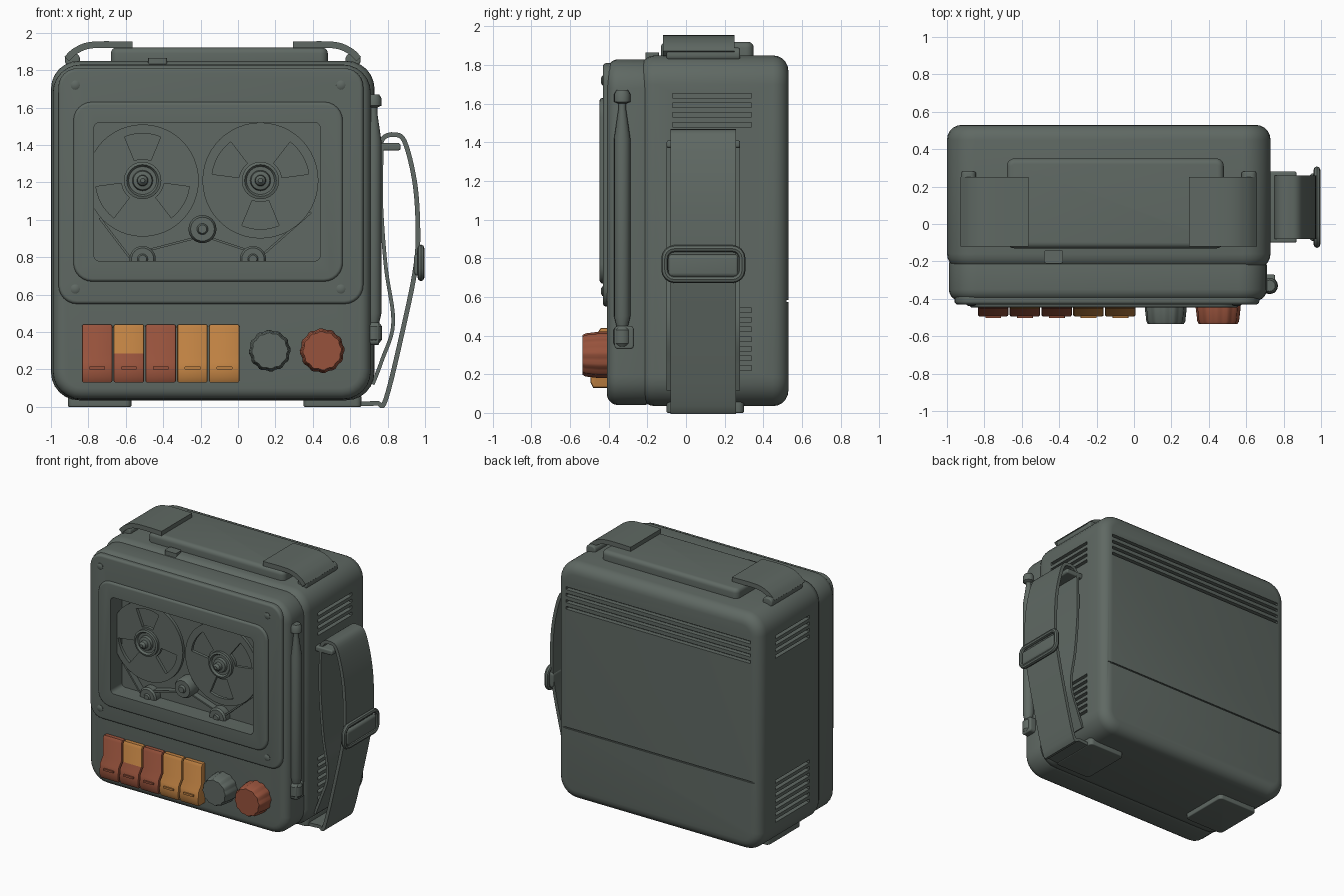
import bpy, bmesh, math
from mathutils import Vector

cube = bpy.data.objects.get("Cube")
if cube:
    bpy.data.objects.remove(cube, do_unlink=True)


def material(name, rgb):
    m = bpy.data.materials.new(name)
    m.use_nodes = True
    m.diffuse_color = (*rgb, 1)
    m.node_tree.nodes["Principled BSDF"].inputs["Base Color"].default_value = (*rgb, 1)
    return m


GREY = material("grey green", (0.115, 0.14, 0.125))
RUST = material("rust red", (0.31, 0.085, 0.045))
AMBER = material("amber", (0.52, 0.22, 0.055))
parts = []


def finish(name, bm, mat=GREY):
    bmesh.ops.recalc_face_normals(bm, faces=bm.faces)
    me = bpy.data.meshes.new(name)
    bm.to_mesh(me)
    bm.free()
    me.materials.append(mat)
    ob = bpy.data.objects.new(name, me)
    bpy.context.collection.objects.link(ob)
    parts.append(ob)
    return ob


def add_box(bm, lo, hi):
    verts = bmesh.ops.create_cube(bm, size=1)["verts"]
    for v in verts:
        v.co = [(a + b) / 2 + c * (b - a) for a, b, c in zip(lo, hi, v.co)]


def rounded_box(name, lo, hi, r, edge_r=0, axis=1, mat=GREY):
    """Box with corners of radius r around one axis and softened end caps."""
    bm = bmesh.new()
    add_box(bm, lo, hi)
    side = [e for e in bm.edges
            if abs((e.verts[0].co - e.verts[1].co).normalized()[axis]) > 0.9]
    bmesh.ops.bevel(bm, geom=side, offset=r, segments=6, affect='EDGES', profile=0.5)
    if edge_r:
        bm.normal_update()
        rim = {e for f in bm.faces if abs(f.normal[axis]) > 0.99 for e in f.edges}
        bmesh.ops.bevel(bm, geom=list(rim), offset=edge_r, segments=5,
                        affect='EDGES', profile=0.5)
    return finish(name, bm, mat)


def lathe(name, profile, loc, forward=True, n=24, flute=1.0, mat=GREY):
    """Turned part from (radius, height); its axis is -y when forward, else z."""
    bm = bmesh.new()
    rings = []
    for r, h in profile:
        ring = []
        for i in range(n):
            a = math.tau * i / n
            k = r * (flute if i % 4 > 1 else 1)
            c, s = k * math.cos(a), k * math.sin(a)
            p = Vector((c, -h, s)) if forward else Vector((c, s, h))
            ring.append(bm.verts.new(p + Vector(loc)))
        rings.append(ring)
    for a, b in zip(rings, rings[1:]):
        for i in range(n):
            bm.faces.new((a[i], a[i - 1], b[i - 1], b[i]))
    bm.faces.new(rings[0])
    bm.faces.new(rings[-1])
    return finish(name, bm, mat)


def ribbon(name, pts, y0, y1, thick=0.025, steps=6):
    """Flat band following a smooth path in the xz plane."""
    p = [Vector(q) for q in [pts[0], *pts, pts[-1]]]
    path = []
    for a, b, c, d in zip(p, p[1:], p[2:], p[3:]):
        for i in range(steps):
            t = i / steps
            path.append(b + t * (c - a) / 2 + t * t * (a - 2.5 * b + 2 * c - d / 2)
                        + t ** 3 * (3 * b - a - 3 * c + d) / 2)
    path.append(p[-1])
    rings = []
    bm = bmesh.new()
    for i, q in enumerate(path):
        d = (path[min(i + 1, len(path) - 1)] - path[max(i - 1, 0)]).normalized()
        nrm = Vector((-d.y, d.x)) * thick / 2
        rings.append([bm.verts.new((s.x, y, s.y)) for s, y in
                      ((q + nrm, y0), (q + nrm, y1), (q - nrm, y1), (q - nrm, y0))])
    for a, b in zip(rings, rings[1:]):
        for i in range(4):
            bm.faces.new((a[i], a[i - 1], b[i - 1], b[i]))
    bm.faces.new(rings[0])
    bm.faces.new(rings[-1])
    return finish(name, bm)


def cut(targets, cutter):
    for ob in targets:
        mod = ob.modifiers.new("cut", 'BOOLEAN')
        mod.operation, mod.object, mod.solver = 'DIFFERENCE', cutter, 'EXACT'
        bpy.context.view_layer.objects.active = ob
        bpy.ops.object.modifier_apply(modifier=mod.name)
    parts.remove(cutter)
    bpy.data.objects.remove(cutter, do_unlink=True)


# Case, front shell, raised panel and window frame
body = rounded_box("case", (-1, -0.24, 0.035), (0.73, 0.53, 1.85), 0.15, 0.08)
shell = rounded_box("front_shell", (-0.99, -0.41, 0.04), (0.71, -0.16, 1.83), 0.15, 0.06)
panel = rounded_box("front_panel", (-0.96, -0.43, 0.55), (0.67, -0.36, 1.81), 0.1, 0.018)
frame = rounded_box("window_frame", (-0.88, -0.447, 0.67), (0.56, -0.4, 1.63), 0.1, 0.016)
window = rounded_box("window_cutter", (-0.77, -0.6, 0.78), (0.44, -0.31, 1.52), 0.03)
cut([shell, panel, frame], window)

# Vent slots on the sides and back, and the seam across the back
bm = bmesh.new()
for x in (-1, 0.73):
    for z in [1.48 + 0.05 * i for i in range(4)] + [0.22 + 0.05 * i for i in range(7)]:
        add_box(bm, (x - 0.035, -0.07, z), (x + 0.035, 0.34, z + 0.024))
for i in range(4):
    z = 1.49 + 0.05 * i
    add_box(bm, (-0.92, 0.495, z), (0.65, 0.6, z + 0.022))
add_box(bm, (-0.97, 0.52, 0.575), (0.7, 0.6, 0.585))
cut([body], finish("vent_cutter", bm))

# Panel screws
for x in (-0.87, 0.55):
    for z in (0.63, 1.72):
        lathe("panel_screw", [(0.025, 0), (0.025, 0.008), (0.015, 0.014)],
              (x, -0.425, z), n=12)


def reel(name, x, z, radius, turn):
    """Spool with three openings, a hub and a spindle."""
    bm = bmesh.new()
    n = 48
    radii = [0.04, 0.115, radius * 0.84, radius]
    grid = [[bm.verts.new((x + r * math.cos(math.tau * i / n), -0.37,
                           z + r * math.sin(math.tau * i / n))) for i in range(n)]
            for r in radii]
    for k in range(3):
        for i in range(n):
            if k == 1 and (i - turn + 3) % 16 < 6:
                continue
            j = (i + 1) % n
            bm.faces.new((grid[k][i], grid[k][j], grid[k + 1][j], grid[k + 1][i]))
    face = bmesh.ops.extrude_face_region(bm, geom=bm.faces[:])
    bmesh.ops.translate(bm, vec=(0, 0.025, 0),
                        verts=[v for v in face["geom"] if isinstance(v, bmesh.types.BMVert)])
    finish(name, bm)
    lathe(name + "_hub", [(0.1, -0.04), (0.1, 0.02), (0.085, 0.025), (0.075, 0.01),
                          (0.055, 0.01), (0.05, 0.03), (0.03, 0.035), (0.027, 0.06),
                          (0.012, 0.075)], (x, -0.37, z))


reel("left_reel", -0.51, 1.21, 0.3, 12)
reel("right_reel", 0.12, 1.21, 0.31, 4)

# Tape guides and strands
for x, z, r, h in ((-0.19, 0.95, 0.075, 0.1), (-0.51, 0.79, 0.07, 0.07), (0.08, 0.79, 0.07, 0.07)):
    lathe("tape_guide", [(r, 0), (r, h * 0.8), (r * 0.85, h), (r * 0.4, h), (r * 0.3, h * 1.15)],
          (x, -0.305, z))
for a, b in (((-0.74, 1.01), (-0.58, 0.8)), ((0.39, 1.04), (0.14, 0.82)),
             ((-0.47, 0.84), (-0.24, 0.9)), ((0.04, 0.84), (-0.14, 0.9))):
    ribbon("tape_strand", [a, b], -0.36, -0.305, 0.012, 1)

# Piano keys with a stepped profile
key_shape = [(-0.38, 0.13), (-0.48, 0.13), (-0.495, 0.16), (-0.49, 0.24), (-0.455, 0.285),
             (-0.455, 0.42), (-0.44, 0.44), (-0.38, 0.44)]
for i, mat in enumerate((RUST, RUST, RUST, AMBER, AMBER)):
    bm = bmesh.new()
    x = -0.835 + i * 0.17
    f = bm.faces.new([bm.verts.new((x, y, z)) for y, z in key_shape])
    ext = bmesh.ops.extrude_face_region(bm, geom=[f])["geom"]
    bmesh.ops.translate(bm, vec=(0.163, 0, 0),
                        verts=[v for v in ext if isinstance(v, bmesh.types.BMVert)])
    bm.normal_update()
    rim = {e for f in bm.faces if abs(f.normal.x) > 0.9 for e in f.edges}
    bmesh.ops.bevel(bm, geom=list(rim), offset=0.01, segments=2, affect='EDGES', profile=0.5)
    key = finish("key_%d" % (i + 1), bm, mat)
    if i == 1:
        key.data.materials.append(AMBER)
        for p in key.data.polygons:
            p.material_index = int(p.center.z > 0.28)
    rounded_box("key_ridge", (x + 0.04, -0.502, 0.2), (x + 0.125, -0.48, 0.215), 0.004, mat=mat)

# Control knobs
for name, x, r, mat in (("tone_knob", 0.17, 0.112, GREY), ("volume_knob", 0.45, 0.12, RUST)):
    lathe(name, [(r, 0), (r, 0.05), (r * 0.93, 0.12), (r * 0.86, 0.135), (r * 0.8, 0.135)],
          (x, -0.4, 0.3), n=48, flute=0.95, mat=mat)

# Folding aerial with its pivot
lathe("aerial", [(0.03, 0.34), (0.045, 0.36), (0.045, 0.43), (0.03, 0.45), (0.042, 0.5),
                 (0.042, 1.42), (0.02, 1.57), (0.02, 1.6), (0.042, 1.61), (0.042, 1.65),
                 (0.03, 1.67)], (0.725, -0.33, 0), forward=False, n=16)
rounded_box("aerial_pivot", (0.66, -0.37, 0.33), (0.755, -0.27, 0.45), 0.02, 0.01, axis=0)

# Carrying handle: padded slab, end straps and bars
rounded_box("handle_pad", (-0.68, -0.13, 1.8), (0.48, 0.35, 1.92), 0.04, 0.03, axis=2)
centre = -0.135
for side in (-1, 1):
    pts = [(centre + side * dx, z) for dx, z in
           ((0.78, 1.86), (0.73, 1.905), (0.64, 1.935), (0.43, 1.935))]
    ribbon("handle_strap", pts, -0.12, 0.25, 0.035)
    x = centre + side * 0.75
    rounded_box("handle_bar", (x - 0.04, -0.1, 1.82), (x + 0.04, 0.28, 1.89), 0.03, 0.01)
rounded_box("top_latch", (-0.48, -0.21, 1.83), (-0.38, -0.14, 1.865), 0.01, axis=2)

# Side strap, inner band, buckle and mounts
ribbon("outer_strap", [(0.76, 1.4), (0.78, 1.44), (0.83, 1.455), (0.89, 1.42), (0.945, 1.2),
                       (0.962, 0.95), (0.95, 0.75), (0.89, 0.45), (0.79, 0.04), (0.74, 0.02),
                       (0.62, 0.015)], -0.08, 0.26)
ribbon("inner_strap", [(0.77, 1.4), (0.765, 1.1), (0.79, 0.75), (0.83, 0.45), (0.77, 0.25),
                       (0.72, 0.12)], -0.1, 0.28, 0.02)
rounded_box("strap_mount", (0.7, -0.1, 1.37), (0.87, 0.28, 1.41), 0.015, 0.01)
rounded_box("buckle_roll", (0.94, -0.09, 0.7), (0.992, 0.27, 0.82), 0.025, 0.015)
curve = bpy.data.curves.new("buckle", 'CURVE')
curve.dimensions, curve.bevel_depth, curve.bevel_resolution = '3D', 0.018, 2
spline = curve.splines.new('POLY')
loop = [(sy, sz, a) for sy, sz, q in ((1, 1, 0), (-1, 1, 1), (-1, -1, 2), (1, -1, 3))
        for a in [(q + i / 4) * math.pi / 2 for i in range(5)]]
spline.points.add(len(loop) - 1)
for pt, (sy, sz, a) in zip(spline.points, loop):
    pt.co = (0.978, 0.09 + sy * 0.15 + 0.05 * math.cos(a), 0.77 + sz * 0.03 + 0.05 * math.sin(a), 1)
spline.use_cyclic_u = True
curve.materials.append(GREY)
buckle = bpy.data.objects.new("buckle", curve)
bpy.context.collection.objects.link(buckle)
parts.append(buckle)

# Feet
for x0, x1 in ((-0.91, -0.57), (0.35, 0.66)):
    rounded_box("foot", (x0, -0.1, 0), (x1, 0.3, 0.06), 0.03, 0.008, axis=2)

# Smooth shading with crisp edges
bpy.ops.object.select_all(action='DESELECT')
for ob in parts:
    ob.select_set(True)
bpy.context.view_layer.objects.active = buckle
bpy.ops.object.convert(target='MESH')
bpy.ops.object.shade_smooth_by_angle(angle=math.radians(35))
